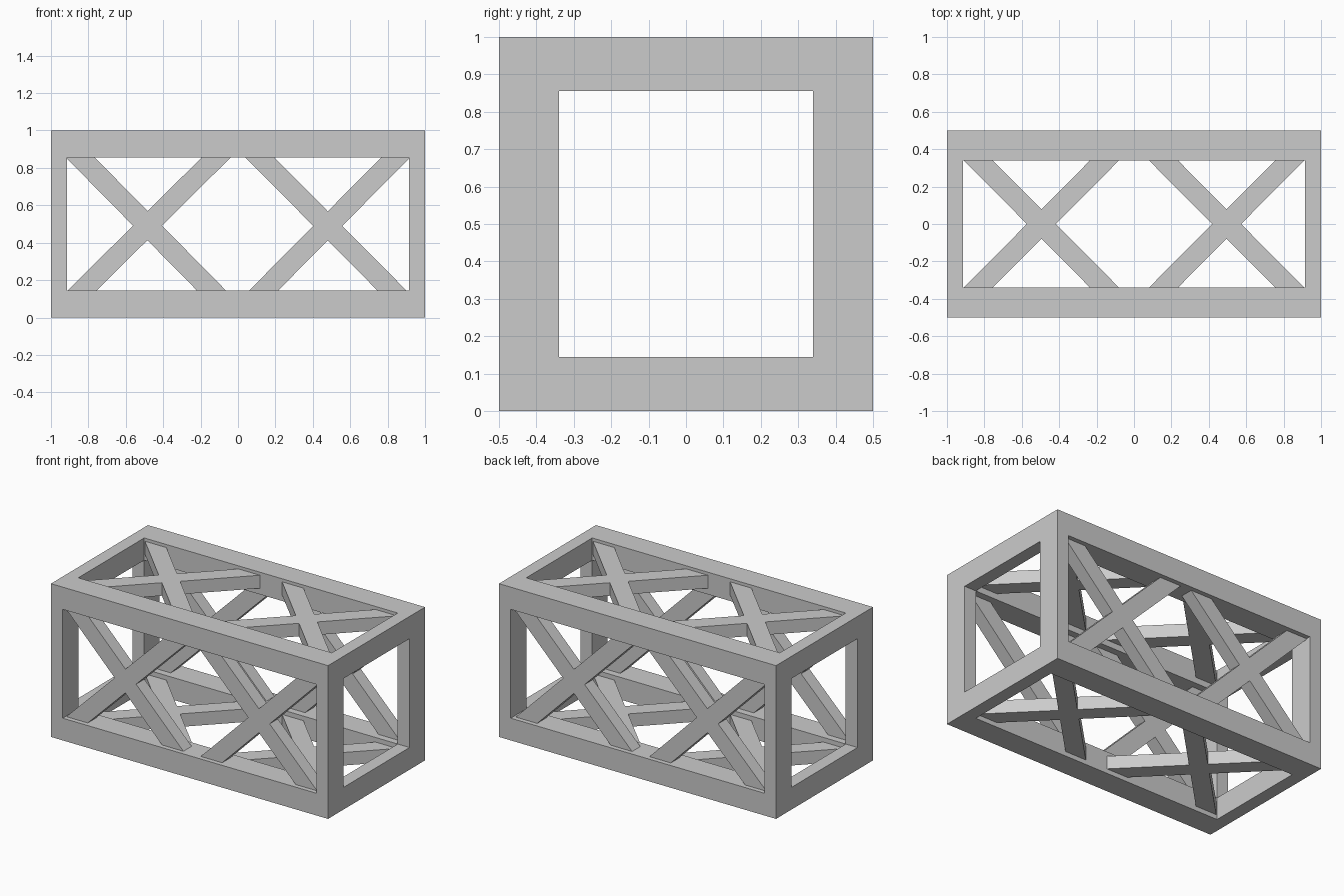
import bpy, bmesh
from itertools import product

if "Cube" in bpy.data.objects:
    bpy.data.objects.remove(bpy.data.objects["Cube"])

# Grid lines dividing the box into corner, bar and opening cells
XS = (-1.0, -0.915, 0.915, 1.0)
YS = (-0.5, -0.34, 0.34, 0.5)
ZS = (0.0, 0.145, 0.855, 1.0)


def finish(name, bm):
    bmesh.ops.remove_doubles(bm, verts=bm.verts, dist=1e-5)
    bmesh.ops.recalc_face_normals(bm, faces=bm.faces)
    mesh = bpy.data.meshes.new(name)
    bm.to_mesh(mesh)
    bm.free()
    obj = bpy.data.objects.new(name, mesh)
    bpy.context.collection.objects.link(obj)
    return obj


def solid(cell):
    # A cell is material when at most one of its indices is in the middle
    return all(0 <= i <= 2 for i in cell) and sum(i == 1 for i in cell) <= 1


# Outer frame: twelve bars as one closed skin
def build_frame():
    bm = bmesh.new()
    for cell in filter(solid, product(range(3), repeat=3)):
        for axis, side in product(range(3), (0, 1)):
            nb = list(cell)
            nb[axis] += 2 * side - 1
            if solid(nb):
                continue
            verts = []
            for a, b in ((0, 0), (1, 0), (1, 1), (0, 1)):
                idx = list(cell)
                idx[axis] += side
                idx[(axis + 1) % 3] += a
                idx[(axis + 2) % 3] += b
                verts.append(bm.verts.new((XS[idx[0]], YS[idx[1]], ZS[idx[2]])))
            bm.faces.new(verts)
    finish("frame", bm)


# Diagonal brace: slanted flat bar, running from x0 at low edge to x1 at high edge
def brace(name, x0, x1, low, high, depth, upright):
    bm = bmesh.new()
    w = 0.155
    outline = ((x0, low), (x0 + w, low), (x1 + w, high), (x1, high))
    d0, d1 = depth
    verts = [bm.verts.new((x, d0, v) if upright else (x, v, d0)) for x, v in outline]
    face = bm.faces.new(verts)
    ext = bmesh.ops.extrude_face_region(bm, geom=[face])
    shift = (0, d1 - d0, 0) if upright else (0, 0, d1 - d0)
    moved = [g for g in ext["geom"] if isinstance(g, bmesh.types.BMVert)]
    bmesh.ops.translate(bm, verts=moved, vec=shift)
    finish(name, bm)


build_frame()

# Two crosses on the front and on the back
SIDE = ((-0.91, -0.195), (-0.22, -0.92), (0.06, 0.765), (0.745, 0.04))
for label, depth in (("front", (-0.47, -0.385)), ("back", (0.385, 0.47))):
    for i, (x0, x1) in enumerate(SIDE):
        brace(f"{label}_brace_{i + 1}", x0, x1, ZS[1], ZS[2], depth, True)

# Two crosses on the top and on the bottom
FLAT = ((-0.91, -0.235), (-0.235, -0.91), (0.08, 0.755), (0.755, 0.08))
for label, depth in (("top", (0.895, 0.98)), ("bottom", (0.03, 0.115))):
    for i, (x0, x1) in enumerate(FLAT):
        brace(f"{label}_brace_{i + 1}", x0, x1, YS[1], YS[2], depth, False)
